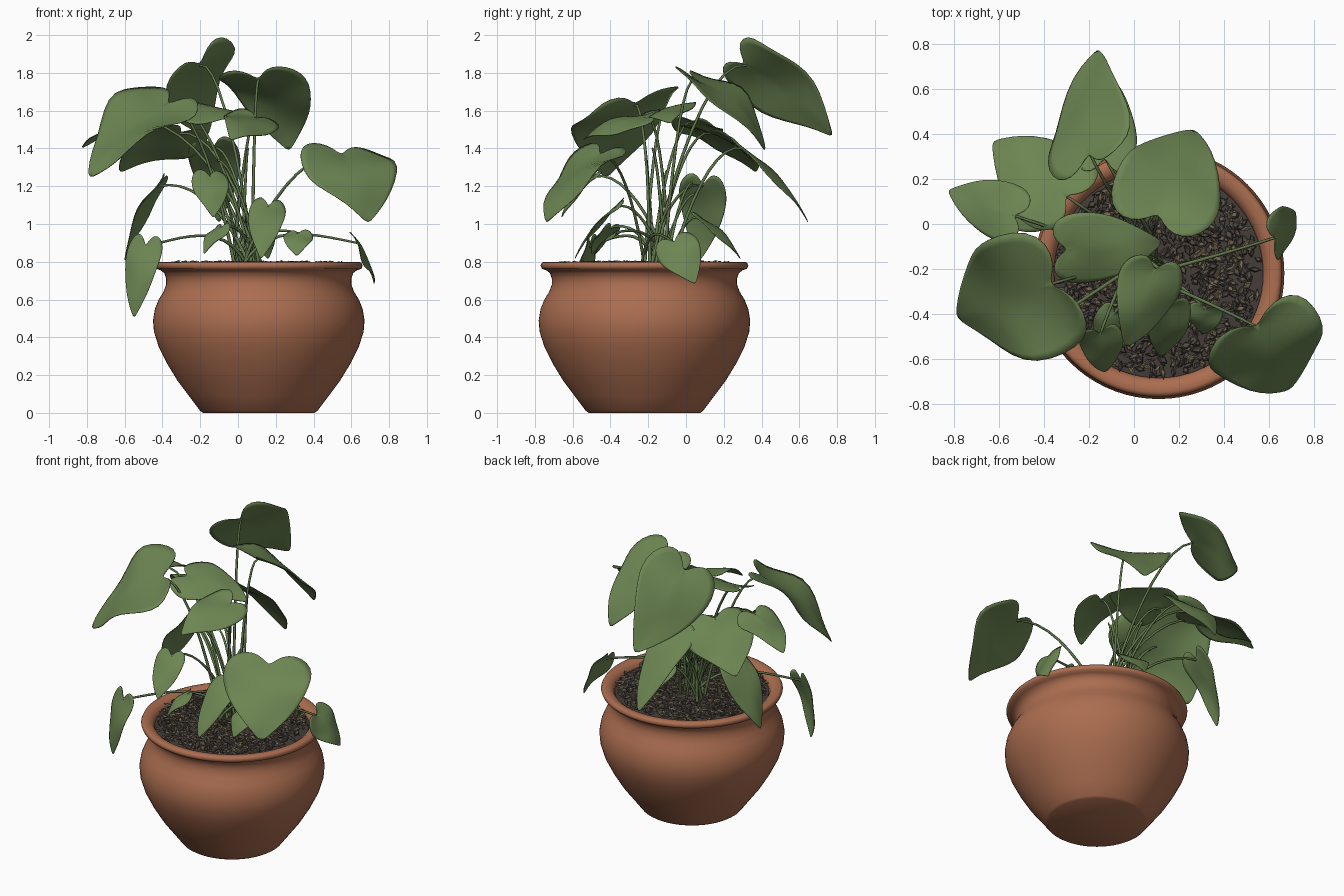
import bpy, bmesh, math, random
from mathutils import Vector, Matrix, Euler

random.seed(4)
if "Cube" in bpy.data.objects:
    bpy.data.objects.remove(bpy.data.objects["Cube"], do_unlink=True)

POT_X, POT_Y = 0.11, -0.22
UP = Vector((0, 0, 1))


def material(name, color):
    mat = bpy.data.materials.new(name)
    mat.use_nodes = True
    mat.diffuse_color = (*color, 1)
    mat.node_tree.nodes["Principled BSDF"].inputs["Base Color"].default_value = (*color, 1)
    return mat


terracotta = material("terracotta", (0.41, 0.155, 0.08))
leaf_green = material("leaf green", (0.15, 0.235, 0.085))
stem_green = material("stem green", (0.12, 0.19, 0.07))
soil_dark = material("dark soil", (0.06, 0.047, 0.04))
chip_brown = material("bark brown", (0.17, 0.135, 0.085))
chip_grey = material("bark grey", (0.085, 0.07, 0.06))


def add_object(name, bm, mats, smooth=True):
    mesh = bpy.data.meshes.new(name)
    bm.to_mesh(mesh)
    bm.free()
    obj = bpy.data.objects.new(name, mesh)
    bpy.context.collection.objects.link(obj)
    for mat in mats:
        mesh.materials.append(mat)
    if smooth:
        mesh.shade_smooth()
        mesh.set_sharp_from_angle(angle=math.radians(50))
    return obj


def lathe(name, profile, mat):
    bm = bmesh.new()
    verts = [bm.verts.new((r, 0, z)) for r, z in profile]
    edges = [bm.edges.new(pair) for pair in zip(verts, verts[1:])]
    bmesh.ops.spin(bm, geom=verts + edges, cent=(0, 0, 0), axis=UP,
                   angle=math.tau, steps=72)
    bmesh.ops.remove_doubles(bm, verts=bm.verts, dist=0.0005)
    bmesh.ops.recalc_face_normals(bm, faces=bm.faces)
    obj = add_object(name, bm, [mat])
    obj.location = (POT_X, POT_Y, 0)


# Pot with rounded belly, narrow neck and rolled lip
lathe("pot", [(0, 0), (0.295, 0), (0.31, 0.01), (0.37, 0.09), (0.43, 0.17), (0.485, 0.26),
              (0.53, 0.35), (0.555, 0.43), (0.56, 0.49), (0.55, 0.55), (0.53, 0.6),
              (0.505, 0.64), (0.49, 0.68), (0.49, 0.71), (0.5, 0.74), (0.52, 0.755),
              (0.543, 0.763), (0.55, 0.78), (0.543, 0.795), (0.53, 0.8), (0.5, 0.797),
              (0.475, 0.78), (0.465, 0.75), (0.46, 0.7), (0, 0.69)], terracotta)
lathe("soil", [(0, 0.775), (0.3, 0.772), (0.466, 0.762), (0.466, 0.74)], soil_dark)

# Bark chips scattered over the soil
bm = bmesh.new()
for i in range(1300):
    r, a = 0.45 * math.sqrt(random.random()), random.uniform(0, math.tau)
    spot = Vector((POT_X + r * math.cos(a), POT_Y + r * math.sin(a), random.uniform(0.772, 0.795)))
    turn = Euler((random.uniform(-0.5, 0.5), random.uniform(-0.5, 0.5),
                  random.uniform(0, math.tau)))
    size = Vector((random.uniform(0.03, 0.06), random.uniform(0.016, 0.028), 0.01))
    chip = bmesh.ops.create_cone(bm, cap_ends=True, segments=4, radius1=0.6, radius2=0.4, depth=1,
                                 matrix=Matrix.LocRotScale(spot, turn, size))
    for face in {f for v in chip["verts"] for f in v.link_faces}:
        face.material_index = 1 if i % 5 < 2 else 0
add_object("bark_chips", bm, [chip_grey, chip_brown], smooth=False)

# Half outline of a heart-shaped leaf: across, along
OUTLINE = [(0, 0), (0.07, -0.1), (0.2, -0.18), (0.36, -0.15), (0.47, -0.02), (0.5, 0.16),
           (0.46, 0.35), (0.36, 0.56), (0.21, 0.77), (0.07, 0.93), (0, 1)]
COLUMNS = 4


def blade(name, base, tip, width, side, bend, fold):
    along = tip - base
    length = along.length
    along.normalize()
    side = Vector(side) if side else along.cross(UP)
    side = (side - along * side.dot(along)).normalized()
    normal = side.cross(along)
    if normal.z < 0:
        side, normal = -side, -normal
    phase = random.uniform(0, math.tau)
    bm = bmesh.new()
    for sign in (-1, 1):
        rows = []
        for i, (ox, oy) in enumerate(OUTLINE):
            rib = i / (len(OUTLINE) - 1)
            row = []
            for c in range(COLUMNS + 1):
                k = c / COLUMNS
                x, y = ox * k, rib + (oy - rib) * k
                arch = 4 * bend * length * max(y, 0) * (1 - y)
                wave = 0.16 * width * x * math.sin(7 * y + phase + sign)
                lift = arch - fold * width * x * x * 2 + wave
                row.append(bm.verts.new(base + along * y * length + side * sign * x * width
                                        + normal * lift))
            rows.append(row)
        for low, high in zip(rows, rows[1:]):
            for c in range(COLUMNS):
                quad = [low[c], low[c + 1], high[c + 1], high[c]]
                bm.faces.new(quad if sign > 0 else quad[::-1])
    bmesh.ops.remove_doubles(bm, verts=bm.verts, dist=0.0004)
    obj = add_object(name + "_leaf", bm, [leaf_green])
    obj.modifiers.new("smooth", "SUBSURF").levels = 1
    obj.modifiers["smooth"].render_levels = 1
    solid = obj.modifiers.new("thickness", "SOLIDIFY")
    solid.thickness = 0.004
    solid.offset = 0


def stem(name, base, along):
    # Each stem leaves the crown steeply and arches over into its leaf
    root = Vector((0.05 + random.uniform(-0.08, 0.08), -0.16 + random.uniform(-0.08, 0.08), 0.76))
    curve = bpy.data.curves.new(name + "_stem", "CURVE")
    curve.dimensions = "3D"
    curve.bevel_depth = 0.008
    curve.bevel_resolution = 1
    curve.resolution_u = 10
    curve.use_fill_caps = True
    spline = curve.splines.new("BEZIER")
    spline.bezier_points.add(1)
    start, end = spline.bezier_points
    reach = (base - root).length
    flat = Vector((base.x - root.x, base.y - root.y, 0))
    start.co, end.co = root, base
    start.handle_right = root + UP * reach * 0.4 + flat * 0.2
    start.handle_left = root - UP * 0.1
    end.handle_left = base - flat * 0.35 + UP * 0.02 - along * 0.03
    end.handle_right = base + along * 0.05
    start.radius, end.radius = 1.2, 0.8
    curve.materials.append(stem_green)
    bpy.context.collection.objects.link(bpy.data.objects.new(name + "_stem", curve))


def leaf(name, base, tip, width, side=None, bend=0.08, fold=0.15):
    base, tip = Vector(base), Vector(tip)
    blade(name, base, tip, width, side, bend, fold)
    stem(name, base, (tip - base).normalized())


# Tall leaves
leaf("top_back", (-0.2, 0.32, 1.84), (-0.16, 0.78, 1.46), 0.48, (0.28, 0.12, 0.26), fold=0.03)
leaf("tall_centre", (0.11, 0.05, 1.76), (0.27, 0.42, 1.38), 0.5, bend=0.12, fold=-0.04)
leaf("big_right", (-0.38, -0.27, 1.63), (-0.79, -0.42, 1.24), 0.64, (-0.2, 0.54, 0.2),
     bend=0.08, fold=-0.1)
leaf("back_right", (-0.31, 0.13, 1.48), (-0.63, 0.37, 1.27), 0.44, (0.3, 0.5, -0.2))
leaf("far_right", (-0.54, 0.04, 1.54), (-0.83, 0.15, 1.4), 0.27)
leaf("middle", (-0.29, -0.11, 1.6), (0.13, -0.08, 1.53), 0.34, (0, 1, 0.25), bend=0.1)
leaf("middle_front", (0.09, -0.21, 1.56), (-0.04, -0.55, 1.44), 0.3, (1, -0.3, -0.4), bend=0.1)
leaf("big_left", (0.55, -0.46, 1.36), (0.69, -0.74, 1.0), 0.55, bend=0.1, fold=0.03)

# Middle and low leaves
leaf("back", (-0.13, 0.3, 1.4), (-0.1, 0.65, 1.0), 0.28)
leaf("hanging_back", (-0.42, 0.09, 1.2), (-0.6, 0.07, 0.8), 0.26, (0.25, 1, 0))
leaf("hanging_right", (-0.49, -0.51, 0.88), (-0.55, -0.53, 0.5), 0.2, (-0.9, 0.4, 0))
leaf("front_right", (-0.15, -0.49, 1.25), (-0.13, -0.66, 1.03), 0.2)
leaf("front_centre", (0.16, -0.37, 1.09), (0.12, -0.59, 0.81), 0.2, (1, -0.2, -0.2))
leaf("small_front", (0.32, -0.38, 0.95), (0.31, -0.49, 0.83), 0.16)
leaf("small_right", (-0.09, -0.4, 0.98), (-0.18, -0.5, 0.84), 0.13)
leaf("left_rim", (0.63, -0.06, 0.9), (0.72, 0.05, 0.68), 0.24, (-0.2, 0.8, 0.5))
leaf("small_back", (0.1, 0.08, 1.03), (0.16, 0.29, 0.81), 0.18)

# Bare young shoots
for i in range(6):
    turn = i * 1.1
    tip = Vector((-0.06 + 0.16 * math.cos(turn), -0.08 + 0.14 * math.sin(turn), 1.1 + 0.06 * i))
    stem("shoot_" + "abcdef"[i], tip, UP)
